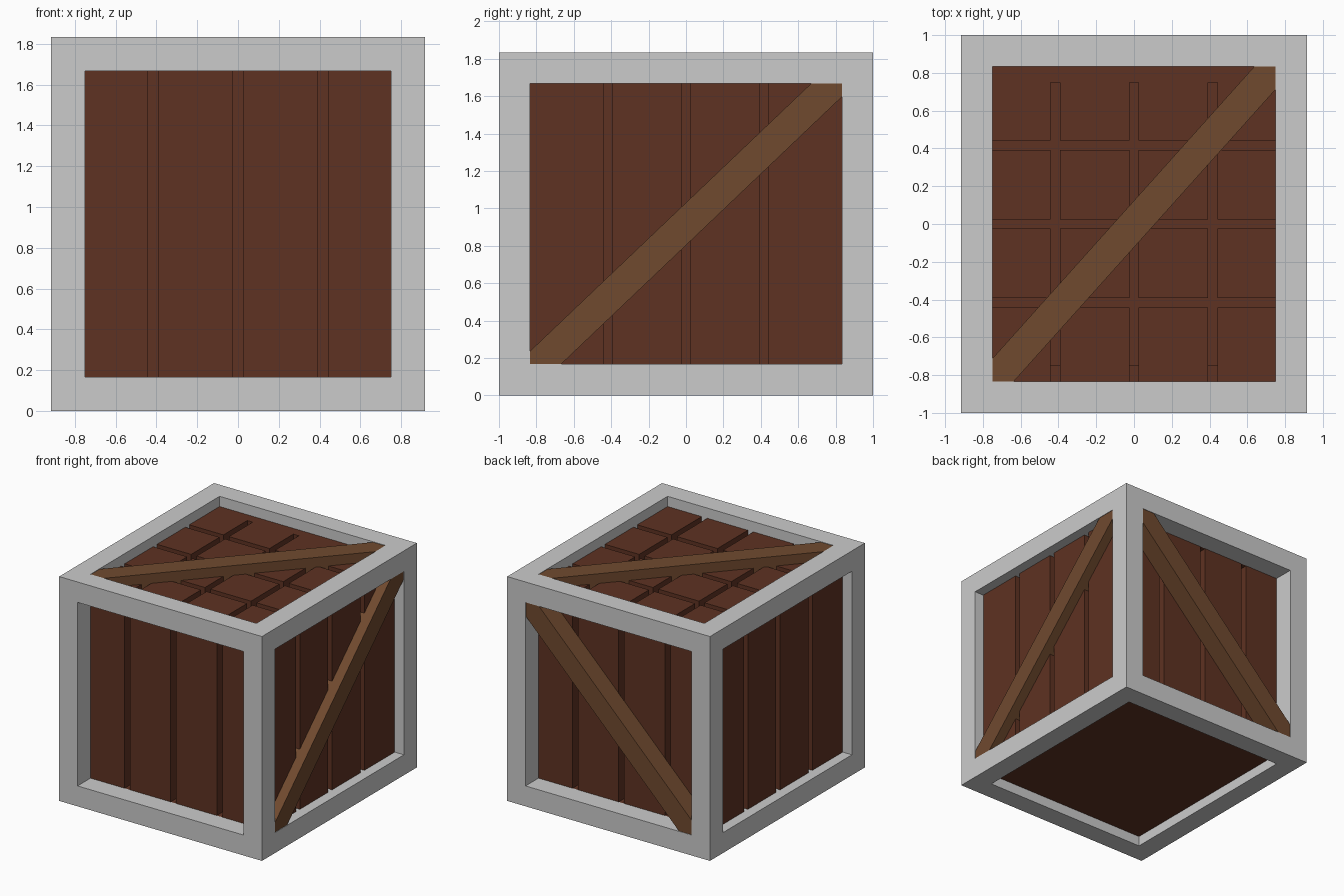
import bpy
import math
from mathutils import Matrix, Vector

if "Cube" in bpy.data.objects:
    bpy.data.objects.remove(bpy.data.objects["Cube"])

Z0 = 0.9167                       # height of the crate's centre
HX, HY, HZ = 0.9167, 1.0, 0.9167  # outer half sizes
OX, OY, OZ = 0.75, 0.8333, 0.75   # half sizes of the openings
PANEL = 0.8333                    # half size of the wooden core


def material(name, color):
    mat = bpy.data.materials.new(name)
    mat.diffuse_color = (*color, 1)
    mat.use_nodes = True
    mat.node_tree.nodes["Principled BSDF"].inputs["Base Color"].default_value = mat.diffuse_color
    return mat


wood = material("dark_wood", (0.112, 0.032, 0.016))
brace_wood = material("light_wood", (0.162, 0.068, 0.028))


def box(name, lo, hi, mat=None):
    """Axis-aligned box given by two corners."""
    lo, hi = Vector(lo), Vector(hi)
    bpy.ops.mesh.primitive_cube_add(size=1)
    ob = bpy.context.object
    ob.name = name
    ob.data.transform(Matrix.Translation((lo + hi) / 2) @ Matrix.Diagonal((*(hi - lo), 1)))
    if mat:
        ob.data.materials.append(mat)
    return ob


def cut(target, cutters):
    for c in cutters:
        mod = target.modifiers.new("cut", 'BOOLEAN')
        mod.operation = 'DIFFERENCE'
        mod.solver = 'EXACT'
        mod.object = c
        bpy.context.view_layer.objects.active = target
        bpy.ops.object.modifier_apply(modifier=mod.name)
        bpy.data.objects.remove(c)


# metal frame: a block with an opening through each axis
frame = box("frame", (-HX, -HY, 0), (HX, HY, 2 * HZ))
cut(frame, [
    box("cutter", (-2, -OY, Z0 - OZ), (2, OY, Z0 + OZ)),
    box("cutter", (-OX, -2, Z0 - OZ), (OX, 2, Z0 + OZ)),
    box("cutter", (-OX, -OY, -1), (OX, OY, 3)),
])

# wooden core with plank grooves on the sides and top
core = box("plank_panels", (-PANEL, -PANEL, Z0 - PANEL), (PANEL, PANEL, Z0 + PANEL), wood)
W, D = 0.025, 0.083               # groove half width and depth
top, bottom = Z0 + PANEL, Z0 - OZ
inner = PANEL - D
grooves = []
for c in (-0.4167, 0, 0.4167):
    a, b = c - W, c + W
    grooves += [
        box("cutter", (a, -1, bottom), (b, -inner, 3)),            # front
        box("cutter", (a, inner, bottom), (b, 1, Z0 + OZ)),        # back
        box("cutter", (a, -1, top - D), (b, inner, 3)),            # top, lengthwise
        box("cutter", (inner, a, bottom), (1, b, 3)),              # right
        box("cutter", (-1, a, bottom), (-inner, b, 3)),            # left
        box("cutter", (-1, a, top - D), (1, b, 3)),                # top, crosswise
    ]
cut(core, grooves)


def brace(name, half_length, u, normal, centre):
    """Diagonal bar along u, lying in the face with the given normal."""
    ob = box(name, (-half_length, -0.0825, -0.16), (half_length, 0.0825, 0), brace_wood)
    u, n = Vector(u).normalized(), Vector(normal)
    rot = Matrix((u, n.cross(u), n)).transposed().to_4x4()
    ob.data.transform(Matrix.Translation(centre) @ rot)


# diagonal braces, almost flush with the frame
E = 0.004
brace("top_brace", 1.14, (1, 1.115, 0), (0, 0, 1), (0, 0, 2 * HZ - E))
brace("right_brace", 1.14, (0, 1, 0.952), (1, 0, 0), (HX - E, 0, Z0))
brace("back_brace", 1.08, (1, 0, 1), (0, 1, 0), (0, HY - E, Z0))
